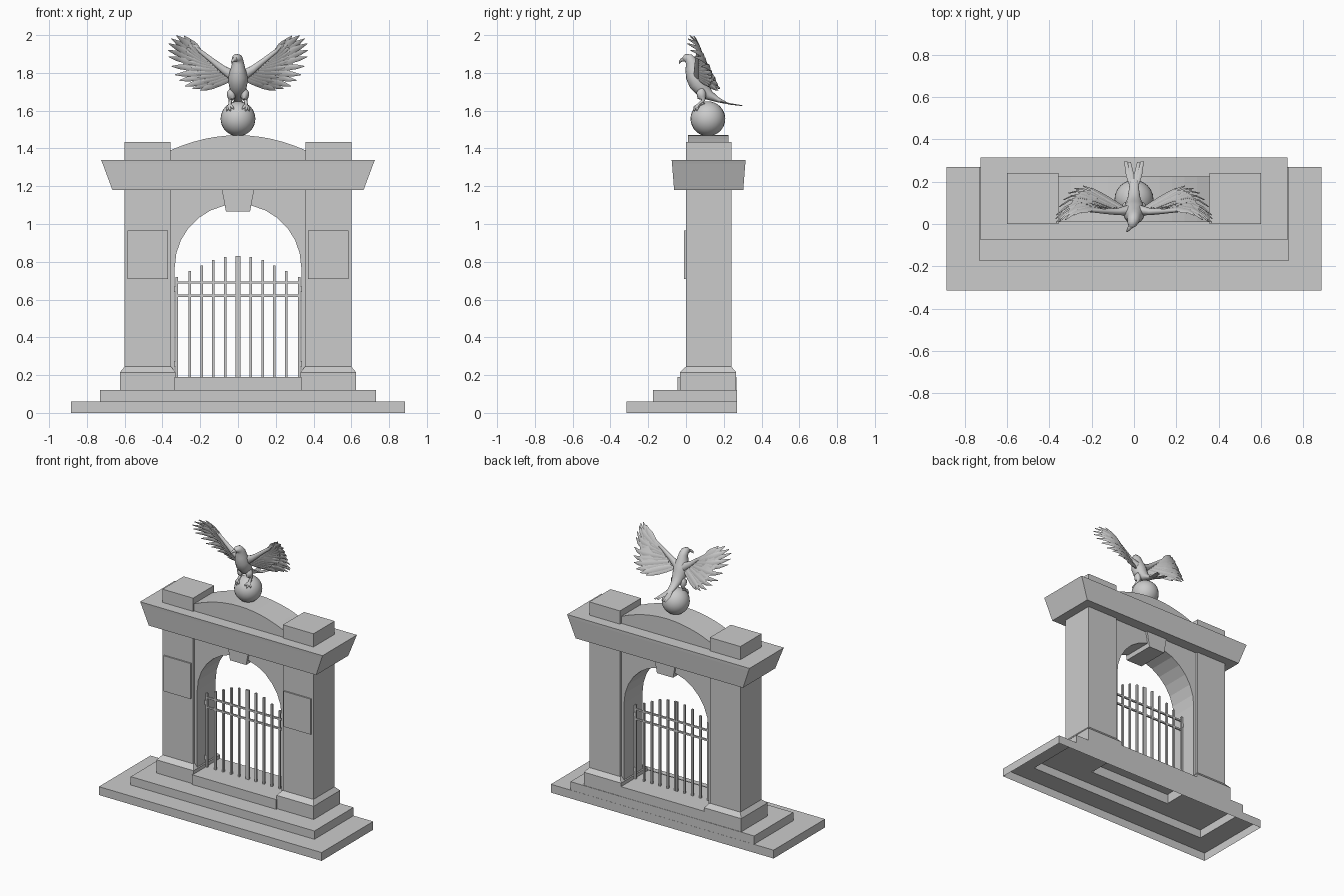
import bpy, bmesh, math
from mathutils import Vector as V

if "Cube" in bpy.data.objects:
    bpy.data.objects.remove(bpy.data.objects["Cube"])


def finish(name, bm, smooth=None):
    bmesh.ops.recalc_face_normals(bm, faces=bm.faces)
    me = bpy.data.meshes.new(name)
    bm.to_mesh(me)
    bm.free()
    if smooth:
        me.polygons.foreach_set("use_smooth", [True] * len(me.polygons))
        me.set_sharp_from_angle(angle=math.radians(smooth))
    ob = bpy.data.objects.new(name, me)
    bpy.context.collection.objects.link(ob)
    return ob


def rings(name, levels, bottom=True):
    """Stack of rectangles (x0, x1, y0, y1, z) joined into one shell."""
    bm = bmesh.new()
    loops = [[bm.verts.new(p) for p in ((a, c, z), (b, c, z), (b, d, z), (a, d, z))]
             for a, b, c, d, z in levels]
    for lo, hi in zip(loops, loops[1:]):
        for i in range(4):
            j = (i + 1) % 4
            bm.faces.new((lo[i], lo[j], hi[j], hi[i]))
    bm.faces.new(loops[-1])
    if bottom:
        bm.faces.new(loops[0][::-1])
    return finish(name, bm)


def box(name, x0, x1, y0, y1, z0, z1):
    return rings(name, [(x0, x1, y0, y1, z0), (x0, x1, y0, y1, z1)])


def prism(name, prof, y0, y1):
    """Front (x, z) outline extruded along y."""
    bm = bmesh.new()
    f = bm.faces.new([bm.verts.new((x, y0, z)) for x, z in prof])
    ext = bmesh.ops.extrude_face_region(bm, geom=[f], use_keep_orig=True)["geom"]
    bmesh.ops.translate(bm, vec=(0, y1 - y0, 0),
                        verts=[v for v in ext if isinstance(v, bmesh.types.BMVert)])
    return finish(name, bm)


def tube(bm, pts, ref, n=12):
    """Loft of ellipses; each point is x, y, z, half width along ref, half height."""
    ref, c, loops = V(ref), [V(p[:3]) for p in pts], []
    for i, p in enumerate(pts):
        t = (c[min(i + 1, len(c) - 1)] - c[max(i - 1, 0)]).normalized()
        s = (ref - t * ref.dot(t)).normalized()
        u = t.cross(s)
        loops.append([bm.verts.new(c[i] + s * p[3] * math.cos(a) + u * p[4] * math.sin(a))
                      for a in (2 * math.pi * k / n for k in range(n))])
    for lo, hi in zip(loops, loops[1:]):
        for k in range(n):
            j = (k + 1) % n
            bm.faces.new((lo[k], lo[j], hi[j], hi[k]))
    bm.faces.new(loops[0][::-1])
    bm.faces.new(loops[-1])


# Stepped base with threshold, open underneath
rings("stepped_base", [
    (-.885, .885, -.315, .27, 0), (-.885, .885, -.315, .27, .06),
    (-.73, .73, -.175, .269, .06), (-.73, .73, -.175, .269, .12),
    (-.335, .335, -.045, .267, .12), (-.335, .335, -.045, .267, .19)], bottom=False)

# Plinths, pillars, pillar panels, top blocks, gate hinges
for s, side in ((-1, "left"), (1, "right")):
    def sx(a, b):
        return sorted((a * s, b * s))
    rings(side + "_plinth", [(*sx(.33, .625), -.033, .266, .12),
                             (*sx(.33, .625), -.033, .266, .215),
                             (*sx(.355, .6), 0, .24, .245)])
    box(side + "_pillar", *sx(.357, .6), 0, .24, .24, 1.18)
    box(side + "_pillar_panel", *sx(.37, .585), -.01, .002, .71, .965)
    box(side + "_top_block", *sx(.357, .6), 0, .24, 1.34, 1.435)
    for z in (.26, .655):
        box(side + "_hinge", *sx(.322, .338), .10, .12, z - .015, z + .015)

# Arch wall and keystone
arc = [(.335 * math.cos(math.pi * k / 14), .77 + .335 * math.sin(math.pi * k / 14))
       for k in range(15)]
prism("arch_wall", [(-.36, .12), (-.36, 1.18), (.36, 1.18), (.36, .12), (.335, .12)]
      + arc + [(-.335, .12)], .015, .225)
prism("keystone", [(-.085, 1.18), (-.064, 1.067), (.064, 1.067), (.085, 1.18)], .001, .239)

# Cornice and curved pediment
rings("cornice", [(-.665, .665, -.063, .303, 1.18), (-.717, .717, -.074, .314, 1.32),
                  (-.725, .725, -.076, .315, 1.34)])
top = [(-.358 + .716 * k / 12) for k in range(13)]
prism("pediment", [(-.358, 1.34)] + [(x, 1.39 + .08 * (1 - (x / .358) ** 2)) for x in top]
      + [(.358, 1.34)], .01, .225)

# Gate bars rising to the middle, with two rails
for i, h in enumerate((.83, .825, .81, .78, .75, .72)):
    x = (.007, .067, .13, .193, .255, .324)[i]
    for s in (-1, 1):
        box("gate_bar", s * x - .0065, s * x + .0065, .103, .117, .19, h)
for z in (.62, .69):
    box("gate_rail", -.33, .33, .104, .116, z - .006, z + .006)

# Ball
bm = bmesh.new()
bmesh.ops.create_uvsphere(bm, u_segments=24, v_segments=16, radius=.092)
bmesh.ops.translate(bm, vec=(0, .116, 1.557), verts=bm.verts)
finish("ball", bm, 60)

# Bird body with turned head
bm = bmesh.new()
tube(bm, [(-.014, -.012, 1.872, .012, .012), (-.01, -.002, 1.878, .022, .022),
          (-.004, .015, 1.876, .028, .027), (0, .03, 1.855, .031, .033),
          (0, .036, 1.825, .038, .04), (0, .048, 1.785, .05, .05),
          (0, .065, 1.745, .05, .05), (0, .09, 1.71, .042, .04),
          (0, .125, 1.68, .03, .026), (0, .17, 1.657, .023, .013),
          (0, .21, 1.642, .02, .006)], (1, 0, 0), 16)
finish("bird_body", bm, 60)
bm = bmesh.new()
tube(bm, [(-.012, -.006, 1.873, .013, .014), (-.024, -.023, 1.869, .009, .01),
          (-.032, -.033, 1.859, .005, .006), (-.033, -.036, 1.847, .001, .001)], (1, -.6, 0), 8)
finish("beak", bm, 50)

# Forked tail
bm = bmesh.new()
for x in (-.04, -.022, .022, .04):
    tube(bm, [(x * .15, .17, 1.655, .012, .006), (x * .6, .23, 1.636, .014, .004),
              (x, .285 + abs(x) * .3, 1.627, .007, .002)], (1, 0, 0), 8)
finish("tail", bm, 50)

# Legs and claws gripping the ball
bm = bmesh.new()
for s in (-1, 1):
    tube(bm, [(s * .03, .085, 1.715, .014, .014), (s * .034, .08, 1.695, .024, .026),
              (s * .036, .083, 1.67, .021, .024), (s * .04, .092, 1.655, .01, .01),
              (s * .043, .07, 1.635, .008, .008), (s * .043, .066, 1.626, .01, .01)], (1, 0, 0), 10)
    foot = V((s * .043, .066, 1.63))
    for dx, dy, dz in ((-.02, -.024, -.02), (.002, -.03, -.028), (.022, -.014, -.026), (0, .03, .01)):
        ctr, pts = V((0, .116, 1.557)), []
        for t, r in ((0, .009), (.4, .009), (.75, .007), (1.1, .001)):
            p = foot + V((dx * s, dy, dz)) * t
            p = ctr + (p - ctr).normalized() * (.097 if t < 1 else .091)
            pts.append((*p, r, r))
        tube(bm, pts, (1, .3, .2), 6)
finish("legs_and_claws", bm, 60)

# Wings: feathers fanned over a forward-cupped surface
tips = [(.25, 1.975), (.285, 1.995), (.325, 1.998), (.352, 1.98), (.367, 1.955), (.37, 1.92),
        (.366, 1.885), (.352, 1.835), (.333, 1.79), (.31, 1.76), (.28, 1.73), (.24, 1.717),
        (.2, 1.708)]


def surf(x, z):
    d = (x - .05) * .67 - (z - 1.8) * .74
    return .06 + .65 * d - .12 * (max(0, x - .2) / .17) ** 2


for s, side in ((-1, "left"), (1, "right")):
    bm = bmesh.new()
    web = []
    for i, (tx, tz) in enumerate(tips):
        k = i / (len(tips) - 1)
        rx, rz = .195 - .15 * k, 1.90 - .135 * k

        def at(t, off=0):
            x, z = rx + (tx - rx) * t, rz + (tz - rz) * t
            return s * x, surf(x, z) + off, z
        across = (s * (tz - rz), .05, -(tx - rx))
        tilt = .003 * (i % 2)
        # flight feather, then a shorter covering feather in front
        tube(bm, [(*at(t, tilt), w, .0028) for t, w in
                  ((0, .012), (.3, .017), (.6, .018), (.82, .013), (1, .002))], across, 6)
        tube(bm, [(*at(t, -.006), w, .003) for t, w in
                  ((0, .012), (.25, .017), (.45, .014), (.58, .003))], across, 6)
        web.append([bm.verts.new(at(t, .002)) for t in (0, .2, .4, .6, .72)])
    for a, b in zip(web, web[1:]):
        for j in range(4):
            bm.faces.new((a[j], b[j], b[j + 1], a[j + 1]))
    # leading arm
    tube(bm, [(s * .025, .065, 1.785, .025, .03), (s * .08, .058, 1.82, .016, .02),
              (s * .14, .06, 1.868, .012, .014), (s * .2, .064, 1.915, .009, .011),
              (s * .235, .06, 1.95, .003, .004)], (0, 1, 0), 10)
    finish(side + "_wing", bm, 50)
